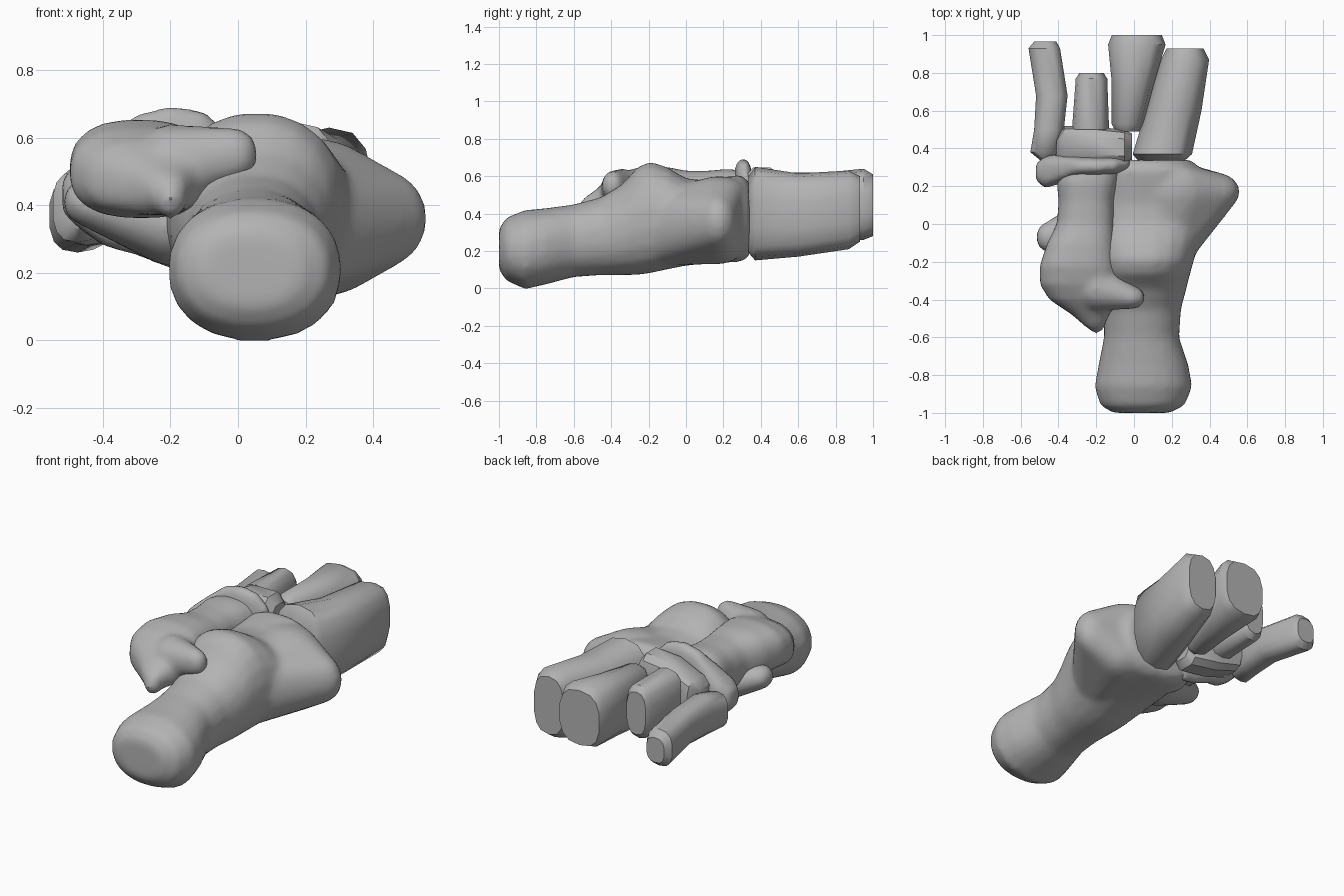
import bpy, bmesh, math
from mathutils import Vector

if "Cube" in bpy.data.objects:
    bpy.data.objects.remove(bpy.data.objects["Cube"], do_unlink=True)

bone = bpy.data.materials.new("bone_grey")
bone.use_nodes = True
grey = (0.45, 0.45, 0.45, 1)
bone.diffuse_color = grey
bone.node_tree.nodes["Principled BSDF"].inputs["Base Color"].default_value = grey


def loft(bm, sections, axis="y", sides=20, power=0.9):
    """Skin rounded sections: (station, low u, high u, low z, high z)."""
    rings = []
    for s, u0, u1, z0, z1 in sections:
        ring = []
        for i in range(sides):
            a = math.tau * (i + 0.5) / sides
            c, d = math.cos(a), math.sin(a)
            c = math.copysign(abs(c) ** power, c)
            d = math.copysign(abs(d) ** power, d)
            u = (u0 + u1) / 2 + c * (u1 - u0) / 2
            z = (z0 + z1) / 2 + d * (z1 - z0) / 2
            ring.append(bm.verts.new((u, s, z) if axis == "y" else (s, u, z)))
        rings.append(ring)
    faces = [bm.faces.new(rings[0]), bm.faces.new(rings[-1][::-1])]
    for r, q in zip(rings, rings[1:]):
        for i in range(sides):
            j = (i + 1) % sides
            faces.append(bm.faces.new((r[i], q[i], q[j], r[j])))
    bmesh.ops.recalc_face_normals(bm, faces=faces)


def blob(bm, centre, radii):
    """Ellipsoid lump to be fused into a bone."""
    made = bmesh.ops.create_icosphere(bm, subdivisions=3, radius=1)["verts"]
    for v in made:
        v.co = Vector(centre) + Vector(a * b for a, b in zip(v.co, radii))


def hull(bm, lumps):
    """Convex skin stretched over several ellipsoids."""
    tmp = bmesh.new()
    for centre, radii in lumps:
        blob(tmp, centre, radii)
    points = [v.co.copy() for v in tmp.verts]
    tmp.free()
    verts = [bm.verts.new(p) for p in points]
    out = bmesh.ops.convex_hull(bm, input=verts)
    inside = {g for g in out["geom_interior"] + out["geom_unused"]
              if isinstance(g, bmesh.types.BMVert)}
    bmesh.ops.delete(bm, geom=list(inside), context="VERTS")


def finish(bm, name, fuse=0.0, smooth=5, angle=35):
    """Turn the mesh into an object, fusing overlapping lumps if asked."""
    mesh = bpy.data.meshes.new(name)
    bm.to_mesh(mesh)
    bm.free()
    ob = bpy.data.objects.new(name, mesh)
    bpy.context.collection.objects.link(ob)
    bpy.ops.object.select_all(action="DESELECT")
    ob.select_set(True)
    bpy.context.view_layer.objects.active = ob
    if fuse:
        rm = ob.modifiers.new("fuse", "REMESH")
        rm.mode = "VOXEL"
        rm.voxel_size = fuse
        sm = ob.modifiers.new("soften", "SMOOTH")
        sm.factor = 0.5
        sm.iterations = smooth
        bpy.ops.object.convert(target="MESH")
    ob.data.materials.clear()
    ob.data.materials.append(bone)
    bpy.ops.object.shade_smooth_by_angle(angle=math.radians(angle))


# Heel bone with its raised saddle, running into the broad outer block
bm = bmesh.new()
loft(bm, [
    (-1.0, -.11, .19, .1, .32), (-.96, -.18, .27, .04, .38),
    (-.86, -.21, .31, -.005, .42), (-.75, -.19, .29, .02, .43),
    (-.6, -.16, .24, .06, .45), (-.45, -.16, .25, .07, .49),
    (-.34, -.18, .28, .07, .56), (-.26, -.2, .3, .07, .65),
    (-.19, -.21, .32, .08, .68), (-.1, -.22, .34, .1, .65),
    (0, -.22, .36, .12, .59), (.1, -.22, .38, .13, .58),
    (.29, -.21, .36, .14, .61), (.34, -.17, .3, .17, .57)])
hull(bm, [((.44, .17, .36), (.12, .1, .14)), ((.2, .18, .53), (.17, .14, .07)),
          ((.25, .18, .25), (.17, .14, .12)), ((.14, -.2, .32), (.13, .1, .2)),
          ((-.1, .2, .34), (.13, .12, .17))])
finish(bm, "heel_bone", fuse=.022, smooth=4)

# Ankle bone, with back knob and side finger
bm = bmesh.new()
loft(bm, [
    (-.55, -.25, -.16, .4, .48), (-.48, -.33, -.13, .37, .53),
    (-.4, -.45, -.08, .37, .59), (-.32, -.5, -.07, .36, .63),
    (-.22, -.5, -.09, .37, .655), (-.1, -.46, -.1, .36, .65),
    (0, -.41, -.1, .33, .63), (.12, -.4, -.1, .32, .63),
    (.22, -.41, -.08, .32, .64), (.31, -.38, -.06, .33, .63)], power=.8)
hull(bm, [((-.2, -.34, .52), (.1, .12, .12)), ((-.01, -.39, .55), (.07, .06, .08))])
blob(bm, (-.2, -.52, .42), (.05, .06, .06))
finish(bm, "ankle_bone", fuse=.02, smooth=4)

# Inner shelf bump below the ankle bone
bm = bmesh.new()
hull(bm, [((-.45, -.07, .41), (.07, .08, .07)), ((-.2, 0, .34), (.12, .16, .12))])
finish(bm, "inner_shelf", fuse=.02)

# Boat-shaped bone in front of the ankle
bm = bmesh.new()
loft(bm, [
    (-.52, .23, .32, .38, .48), (-.47, .19, .36, .33, .53),
    (-.4, .21, .37, .28, .59), (-.3, .25, .36, .25, .67),
    (-.2, .25, .36, .21, .695), (-.1, .26, .36, .19, .68),
    (-.02, .29, .35, .25, .6)], axis="x", power=.7)
finish(bm, "boat_bone", fuse=.018, smooth=3)

# Row of wedge bones, read as one faceted block
bm = bmesh.new()
loft(bm, [
    (-.41, .33, .45, .33, .52), (-.37, .31, .52, .28, .57),
    (-.22, .31, .52, .23, .64), (-.05, .31, .5, .21, .65),
    (-.01, .34, .48, .25, .6)], axis="x", sides=12, power=.55)
finish(bm, "wedge_bones")

# Cut long bones, each with bevelled flat ends
long_bones = {
    "inner": [
        (.34, -.5, -.44, .33, .46), (.38, -.55, -.4, .29, .5),
        (.5, -.53, -.37, .28, .52), (.68, -.52, -.35, .28, .49),
        (.93, -.56, -.39, .26, .48), (.965, -.53, -.41, .29, .44)],
    "second": [
        (.5, -.33, -.13, .3, .62), (.77, -.31, -.14, .3, .62),
        (.8, -.29, -.16, .33, .59)],
    "third": [
        (.49, -.1, .03, .26, .58), (.53, -.12, .05, .24, .61),
        (.75, -.12, .11, .25, .62), (.95, -.14, .17, .26, .64),
        (1.0, -.12, .15, .28, .61)],
    "outer": [
        (.335, .02, .27, .19, .6), (.37, -.01, .31, .15, .65),
        (.6, .06, .36, .17, .615), (.87, .14, .4, .21, .63),
        (.93, .17, .37, .25, .6)]}
for name, sections in long_bones.items():
    bm = bmesh.new()
    loft(bm, sections, sides=14, power=.75)
    finish(bm, name + "_long_bone", angle=40)
